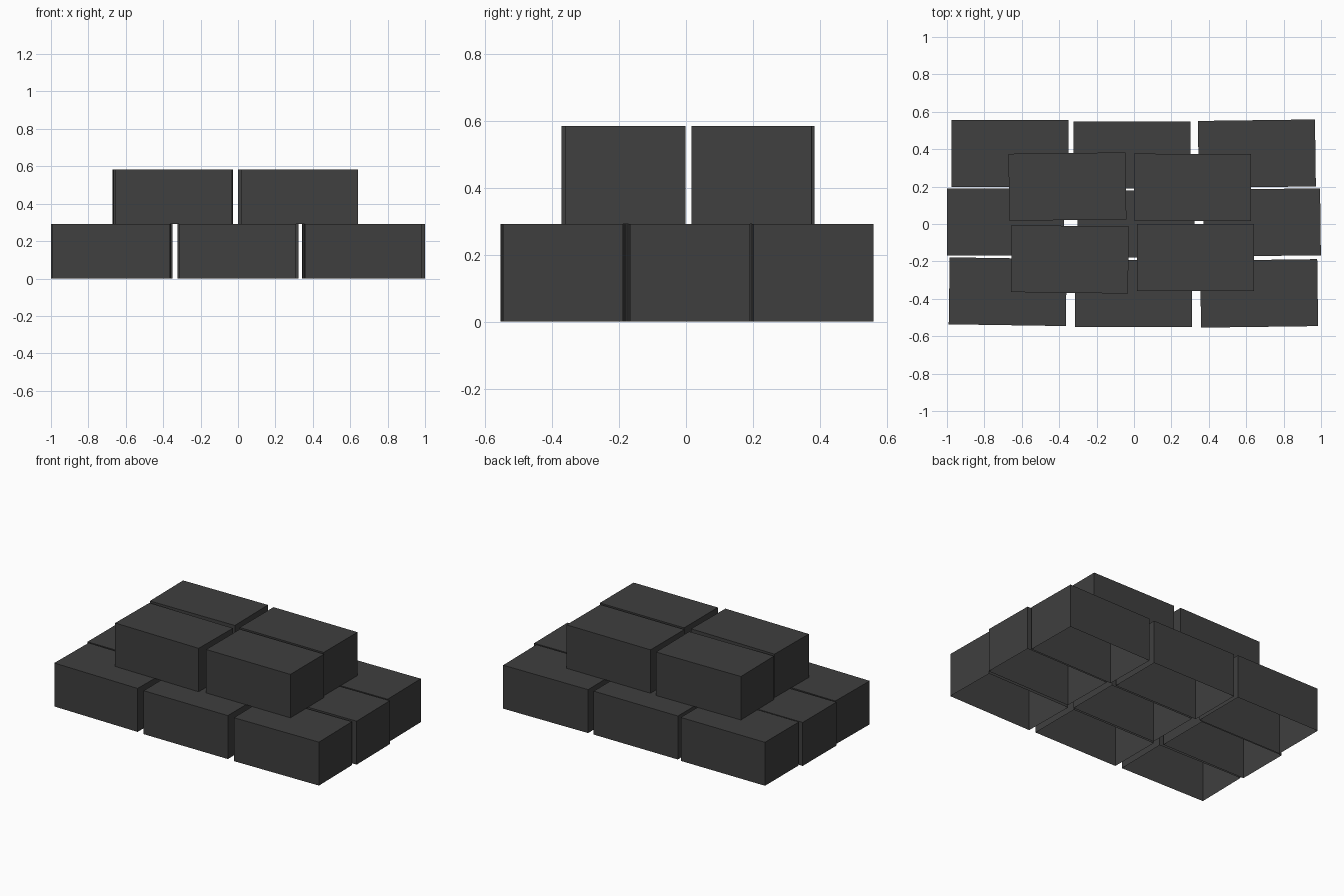
import bpy
import bmesh
from mathutils import Matrix

cube = bpy.data.objects.get("Cube")
if cube:
    bpy.data.objects.remove(cube, do_unlink=True)

WIDTH, DEPTH, HEIGHT = 0.626, 0.358, 0.292

charcoal = bpy.data.materials.new("charcoal")
charcoal.use_nodes = True
colour = (0.05, 0.05, 0.05, 1)
charcoal.diffuse_color = colour
charcoal.node_tree.nodes["Principled BSDF"].inputs["Base Color"].default_value = colour

# One shared block mesh, open underneath
block = bpy.data.meshes.new("block")
bm = bmesh.new()
bmesh.ops.create_cube(bm, size=1, matrix=Matrix.Translation((0, 0, HEIGHT / 2))
                      @ Matrix.Diagonal((WIDTH, DEPTH, HEIGHT, 1)))
bottom = [f for f in bm.faces if f.normal.z < -0.5]
bmesh.ops.delete(bm, geom=bottom, context='FACES_ONLY')
bm.to_mesh(block)
bm.free()
block.materials.append(charcoal)


def stack_layer(name, z, placements):
    """Place blocks by centre x, centre y and small turn about z."""
    for i, (x, y, turn) in enumerate(placements, 1):
        ob = bpy.data.objects.new(f"{name}_block_{i}", block)
        ob.location = (x, y, z)
        ob.rotation_euler.z = turn
        bpy.context.collection.objects.link(ob)


# Lower layer: three rows of three
stack_layer("lower", 0, [
    (-0.675, -0.362, -0.015), (-0.003, -0.372, 0), (0.669, -0.371, 0.013),
    (-0.687, 0.01, 0), (0.01, 0, 0), (0.684, 0.008, 0.012),
    (-0.663, 0.376, 0), (-0.011, 0.37, 0), (0.657, 0.376, 0.013)])

# Upper layer: two rows of two
stack_layer("upper", HEIGHT, [
    (-0.343, -0.189, -0.013), (0.328, -0.18, 0),
    (-0.356, 0.2, 0.012), (0.313, 0.196, -0.003)])
